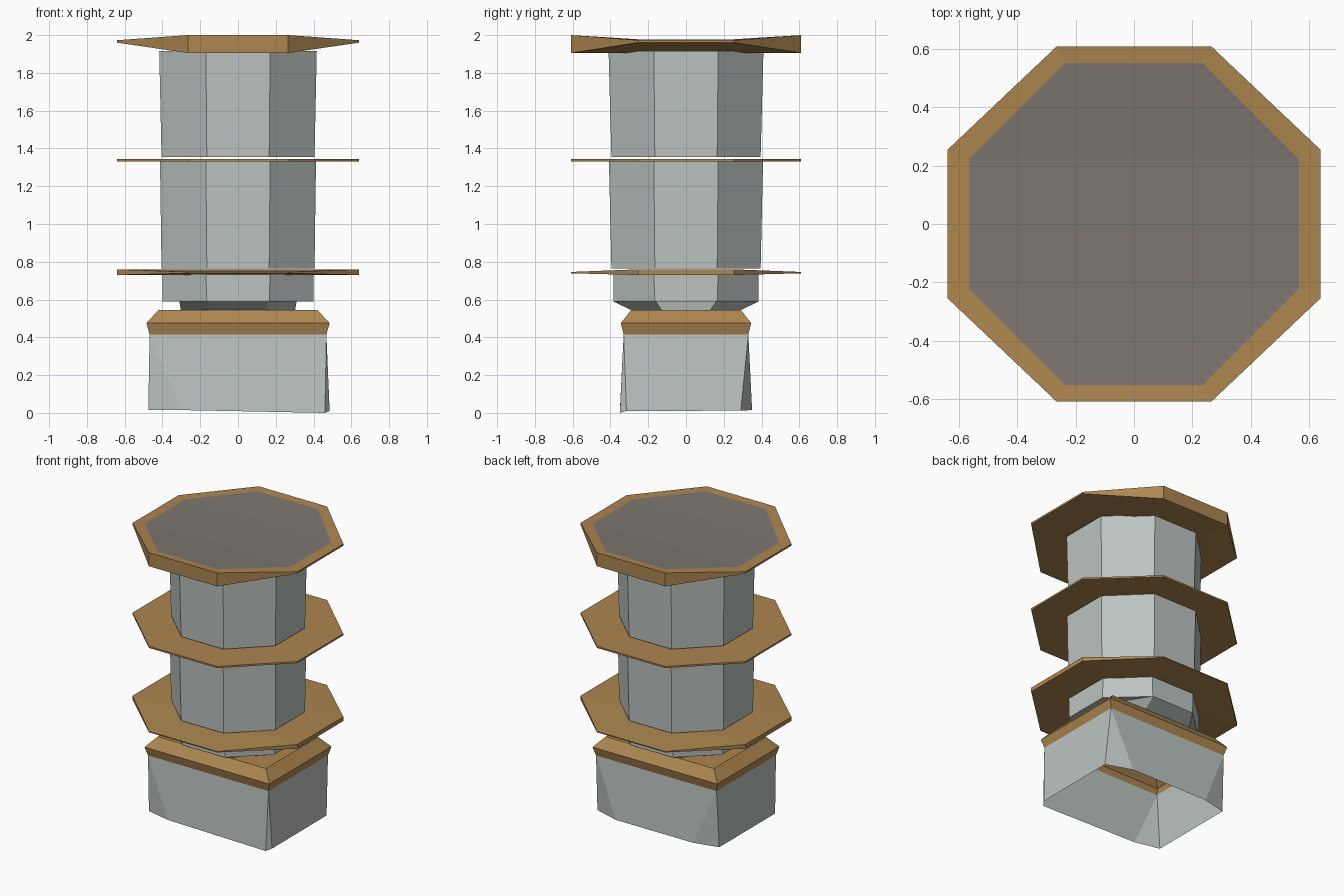
import bpy, bmesh

if "Cube" in bpy.data.objects:
    bpy.data.objects.remove(bpy.data.objects["Cube"])


def material(name, rgb):
    m = bpy.data.materials.new(name)
    m.diffuse_color = (*rgb, 1)
    m.use_nodes = True
    m.node_tree.nodes["Principled BSDF"].inputs["Base Color"].default_value = m.diffuse_color
    return m


STONE = material("stone", (0.5, 0.55, 0.53))
BROWN = material("brown", (0.42, 0.24, 0.08))
DARK = material("dark_top", (0.2, 0.18, 0.16))


def octagon(ax, cx, ay, cy, z_side, z_front=None):
    """Eight points; the x-side edges and the y-side edges may differ in height."""
    zf = z_side if z_front is None else z_front
    xy = [(ax, -cy), (ax, cy), (cx, ay), (-cx, ay),
          (-ax, cy), (-ax, -cy), (-cx, -ay), (cx, -ay)]
    return [(x, y, z_side if abs(x) == ax else zf) for x, y in xy]


def rect(x, y, z):
    return [(x, -y, z), (x, y, z), (-x, y, z), (-x, -y, z)]


# Cap layouts: strips along y, strips along x, or one flat polygon
ALONG_Y = [(0, 1, 2, 7), (2, 3, 6, 7), (3, 4, 5, 6)]
ALONG_X = [(0, 1, 4, 5), (1, 2, 3, 4), (5, 6, 7, 0)]


def loft(name, rings, mat, bottom=(), top=(), top_mat=None):
    """Join successive rings with quads, then add the listed cap faces."""
    bm = bmesh.new()
    rows = [[bm.verts.new(p) for p in r] for r in rings]
    n = len(rings[0])
    for a, b in zip(rows, rows[1:]):
        for i in range(n):
            j = (i + 1) % n
            bm.faces.new((a[i], a[j], b[j], b[i]))
    for f in bottom:
        bm.faces.new([rows[0][i] for i in reversed(f)])
    for f in top:
        face = bm.faces.new([rows[-1][i] for i in f])
        face.material_index = 1 if top_mat else 0
    bmesh.ops.remove_doubles(bm, verts=bm.verts, dist=0.0005)
    me = bpy.data.meshes.new(name)
    bm.to_mesh(me)
    bm.free()
    me.materials.append(mat)
    if top_mat:
        me.materials.append(top_mat)
    ob = bpy.data.objects.new(name, me)
    bpy.context.collection.objects.link(ob)
    return ob


OCT = [tuple(range(8))]
QUAD = [(0, 1, 2, 3)]

# Base body: open below, lower corners unevenly chamfered, sharp corners above
low = [(.485, -.315, .01), (.485, .29, .012), (.3, .35, .015), (-.3, .35, .015),
       (-.475, .31, .015), (-.475, -.31, .015), (-.3, -.35, .015), (.46, -.35, 0)]
high = [(.468 * sx, .33 * sy, .415) for sx, sy in
        [(1, -1), (1, 1), (1, 1), (-1, 1), (-1, 1), (-1, -1), (-1, -1), (1, -1)]]
loft("base_body", [low, high], STONE)

# Bevelled base cap
loft("base_cap", [rect(.468, .33, .415), rect(.485, .345, .475),
                  rect(.42, .29, .545)], BROWN, top=QUAD)

# Neck between base and column
loft("neck", [octagon(.3, .14, .26, .12, .53),
              octagon(.31, .165, .385, .16, .59)], STONE, bottom=OCT)

# Column segments, widening slightly upwards
for name, z0, z1, a0, a1, b0, b1 in [
        ("lower_column", .59, .735, .4, .4, .383, .383),
        ("middle_column", .765, 1.335, .405, .413, .395, .408),
        ("upper_column", 1.355, 1.915, .405, .417, .395, .41)]:
    loft(name, [octagon(a0, .165, b0, .165, z0), octagon(a1, .17, b1, .17, z1)],
         STONE, bottom=OCT)

# Lower plate: thick at the sides, thin at front and back
loft("lower_plate", [octagon(.64, .265, .61, .255, .73, .739),
                     octagon(.64, .265, .61, .255, .76, .746)],
     BROWN, ALONG_X, ALONG_X)

# Middle plate: thin and flat
loft("middle_plate", [octagon(.64, .265, .61, .255, 1.331),
                      octagon(.64, .265, .61, .255, 1.343)], BROWN, OCT, OCT)

# Top plate: saddle shaped, with a rim around a dark dished top
loft("top_plate", [octagon(.64, .265, .61, .255, 1.96, 1.905),
                   octagon(.64, .265, .61, .255, 1.973, 2.0),
                   octagon(.567, .235, .553, .222, 1.976, 1.996)],
     BROWN, ALONG_Y, ALONG_X, DARK)
